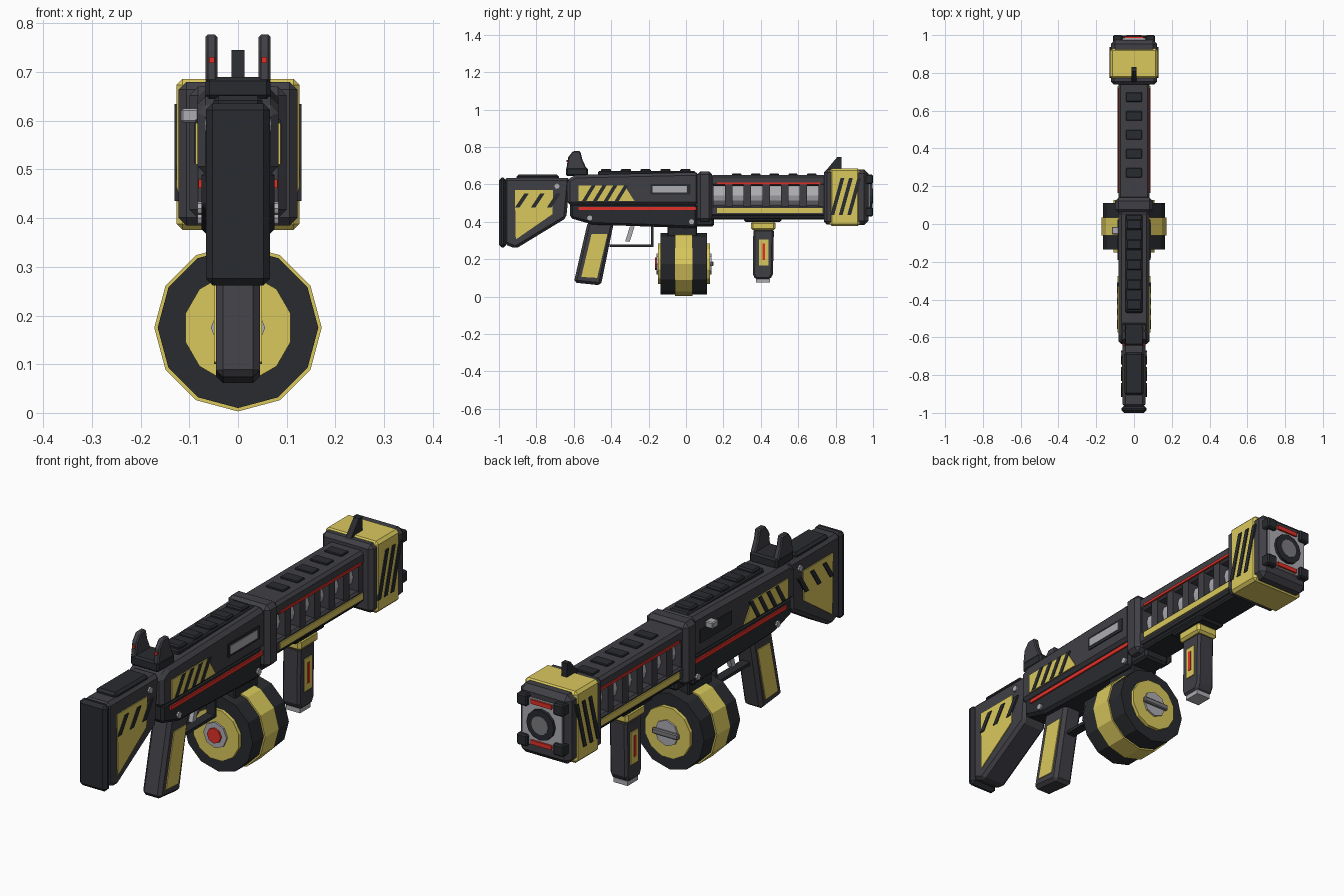
import bpy, bmesh, math
from mathutils import Matrix

if "Cube" in bpy.data.objects:
    bpy.data.objects.remove(bpy.data.objects["Cube"])

def material(name, r, g, b):
    m = bpy.data.materials.new(name)
    m.diffuse_color = (r, g, b, 1)
    m.use_nodes = True
    m.node_tree.nodes["Principled BSDF"].inputs["Base Color"].default_value = m.diffuse_color
    return m

BLACK = material("black", .022, .024, .028)
DARK = material("dark_grey", .05, .05, .06)
YELLOW = material("yellow", .70, .58, .11)
RED = material("red", .75, .03, .02)
LIGHT = material("light_grey", .42, .42, .45)
STEEL = material("steel", .2, .2, .22)

def finish(name, bm, mat, bevel=0, mirror=False):
    bmesh.ops.recalc_face_normals(bm, faces=bm.faces)
    me = bpy.data.meshes.new(name)
    bm.to_mesh(me)
    bm.free()
    me.materials.append(mat)
    ob = bpy.data.objects.new(name, me)
    bpy.context.collection.objects.link(ob)
    if bevel:
        b = ob.modifiers.new("chamfer", 'BEVEL')
        b.width, b.segments, b.limit_method = bevel, 1, 'ANGLE'
    if mirror:
        ob.modifiers.new("mirror", 'MIRROR')
    return ob

def profile(name, pts, x0, x1, mat, bevel=0, mirror=False):
    """Side outline (y, z) extruded from x0 to x1."""
    bm = bmesh.new()
    f = bm.faces.new([bm.verts.new((x0, y, z)) for y, z in pts])
    ext = bmesh.ops.extrude_face_region(bm, geom=[f])
    for v in ext['geom']:
        if isinstance(v, bmesh.types.BMVert):
            v.co.x = x1
    return finish(name, bm, mat, bevel, mirror)

def box(name, x, y, z, mat, bevel=0, mirror=False):
    return profile(name, [(y[0], z[0]), (y[1], z[0]), (y[1], z[1]), (y[0], z[1])],
                   x[0], x[1], mat, bevel, mirror)

def sym(name, w, y, z, mat, bevel=0):
    return box(name, (-w, w), y, z, mat, bevel)

def cyl(name, y0, y1, z, r, n, mat, turn=0, bevel=0):
    """Cylinder along y, centred on x = 0."""
    bm = bmesh.new()
    m = (Matrix.Translation((0, (y0 + y1) / 2, z)) @ Matrix.Rotation(turn, 4, 'Y')
         @ Matrix.Rotation(math.pi / 2, 4, 'X'))
    bmesh.ops.create_cone(bm, cap_ends=True, segments=n, radius1=r, radius2=r,
                          depth=y1 - y0, matrix=m)
    return finish(name, bm, mat, bevel)

def slashes(name, n, y, step, z0, z1, lean, width, x):
    for i in range(n):
        a = y + i * step
        profile(f"{name}_{i}", [(a, z0), (a + width, z0), (a + width + lean, z1), (a + lean, z1)],
                x - .012, x, BLACK, 0, True)

def bolt(name, x, y, z, r=.014):
    bm = bmesh.new()
    m = Matrix.Translation((x, y, z)) @ Matrix.Rotation(math.pi / 2, 4, 'Y')
    bmesh.ops.create_cone(bm, cap_ends=True, segments=8, radius1=r, radius2=r, depth=.016, matrix=m)
    finish(name, bm, LIGHT, 0, True)

# stock
sym("butt_pad", .066, (-1, -.962), (.262, .636), BLACK, .014)
profile("stock", [(-.97, .28), (-.91, .256), (-.64, .42), (-.62, .635), (-.97, .635)],
        -.06, .06, DARK, .014)
sym("cheek_rest", .05, (-.905, -.68), (.625, .652), BLACK, .01)
profile("stock_panel", [(-.915, .57), (-.71, .57), (-.715, .44), (-.91, .305)],
        .05, .064, YELLOW, 0, True)
slashes("stock_slash", 3, -.925 + .01, .085, .475, .55, .05, .024, .068)
bolt("stock_bolt", .06, -.69, .59)

# receiver
profile("upper_receiver", [(-.635, .49), (.07, .49), (.07, .665), (-.59, .65), (-.635, .625)],
        -.083, .083, DARK, .016)
profile("lower_receiver", [(-.62, .50), (-.62, .42), (-.50, .385), (.06, .365), (.06, .50)],
        -.075, .075, BLACK, .012)
box("receiver_stripe", (.07, .081), (-.575, .055), (.462, .479), RED, 0, True)
profile("receiver_panel", [(-.575, .595), (-.33, .595), (-.275, .51), (-.575, .51)],
        .075, .087, YELLOW, 0, True)
slashes("receiver_slash", 4, -.555, .058, .512, .594, .05, .022, .09)
bolt("receiver_bolt_rear", .075, -.515, .42)
bolt("receiver_bolt_front", .075, .03, .40)
box("port_frame", (.075, .087), (-.19, .025), (.545, .603), BLACK, 0, True)
box("port_cover", (.08, .09), (-.18, .005), (.557, .592), LIGHT)
box("charging_handle", (-.117, -.08), (-.055, -.015), (.597, .625), LIGHT, .004)
sym("top_rail", .045, (-.47, .05), (.645, .671), BLACK, .006)
for i in range(5):
    sym(f"rail_block_{i}", .04, (-.455 + i * .106, -.40 + i * .106), (.66, .683), BLACK, .006)

# rear sight
sym("rear_sight_base", .067, (-.642, -.525), (.645, .69), BLACK, .008)
profile("rear_sight_post", [(-.64, .68), (-.63, .745), (-.605, .777), (-.565, .777),
        (-.555, .735), (-.53, .68)], .042, .067, DARK, .005, True)
box("rear_sight_dot", (.048, .06), (-.64, -.62), (.719, .731), RED, 0, True)

# pistol grip and trigger
profile("pistol_grip", [(-.525, .40), (-.385, .40), (-.455, .06), (-.60, .075)],
        -.045, .045, DARK, .014)
profile("grip_panel", [(-.505, .335), (-.42, .335), (-.475, .10), (-.56, .105)],
        .035, .049, YELLOW, 0, True)
sym("trigger_guard_bottom", .02, (-.41, -.175), (.266, .279), BLACK)
sym("trigger_guard_front", .02, (-.187, -.175), (.266, .38), BLACK)
profile("trigger", [(-.30, .375), (-.275, .375), (-.30, .295), (-.325, .295)], -.01, .01, LIGHT)

# drum magazine
cyl("drum_body", -.135, .112, .175, .165, 12, BLACK)
cyl("drum_band", -.06, .035, .175, .172, 12, YELLOW)
cyl("drum_cap_plates", -.15, .127, .175, .112, 12, YELLOW, math.pi / 12)
cyl("drum_rear_hub", -.158, -.14, .175, .056, 8, LIGHT)
cyl("drum_rear_button", -.166, -.15, .175, .033, 8, RED)
cyl("drum_front_hub", .12, .135, .175, .056, 8, LIGHT)
sym("drum_front_key", .062, (.13, .147), (.163, .187), STEEL, .004)
sym("magazine_well", .055, (-.10, .06), (.31, .39), BLACK, .006)

# collar and barrel shroud
sym("collar", .10, (.06, .14), (.40, .67), DARK, .018)
sym("collar_foot", .06, (.05, .15), (.375, .42), BLACK, .01)
cyl("inner_barrel", .12, .76, .54, .055, 12, LIGHT)
sym("shroud_top", .083, (.13, .75), (.59, .65), DARK, .012)
sym("shroud_bottom", .083, (.13, .75), (.43, .487), DARK, .008)
sym("shroud_underside", .065, (.13, .75), (.412, .44), BLACK, .008)
box("shroud_red_line", (.078, .087), (.165, .72), (.599, .61), RED, 0, True)
box("shroud_yellow_strip", (.078, .088), (.165, .73), (.446, .474), YELLOW, 0, True)
for i in range(7):
    c = .128 + i * .1
    sym(f"shroud_rib_{i}", .08, (c - .02, c + .02), (.48, .60), DARK)
for i in range(5):
    c = .272 + i * .1
    sym(f"top_vent_{i}", .042, (c - .025, c + .025), (.64, .657), BLACK, .003)

# foregrip
sym("foregrip_mount", .06, (.31, .51), (.40, .425), BLACK, .008)
sym("foregrip_collar", .052, (.348, .478), (.355, .402), YELLOW, .01)
profile("foregrip", [(.36, .36), (.47, .36), (.465, .12), (.45, .092), (.37, .092), (.357, .12)],
        -.042, .042, DARK, .01)
box("foregrip_panel", (.035, .046), (.39, .442), (.165, .305), YELLOW, 0, True)
box("foregrip_light", (.04, .049), (.408, .422), (.195, .285), RED, 0, True)
sym("foregrip_cap", .034, (.375, .448), (.075, .095), LIGHT)

# muzzle block
sym("muzzle_rear", .122, (.738, .80), (.385, .68), DARK, .016)
sym("muzzle_shell", .126, (.768, .93), (.376, .686), YELLOW, .012)
sym("muzzle_front", .122, (.90, .975), (.382, .68), DARK, .022)
slashes("muzzle_slash", 3, .772, .045, .435, .635, .055, .02, .13)
profile("front_sight", [(.745, .67), (.77, .70), (.808, .745), (.832, .745), (.832, .67)],
        -.013, .013, BLACK)

# muzzle face
sym("muzzle_plate", .095, (.96, .984), (.437, .637), LIGHT)
for z in (.428, .602):
    box(f"muzzle_corner_{z}", (.062, .112), (.955, 1), (z, z + .05), BLACK, .006, True)
for z in (.442, .617):
    sym(f"muzzle_light_{z}", .05, (.97, .992), (z, z + .018), RED)
cyl("muzzle_ring", .965, .997, .538, .066, 12, BLACK)
cyl("muzzle_core", .97, 1.0, .538, .04, 12, STEEL)
